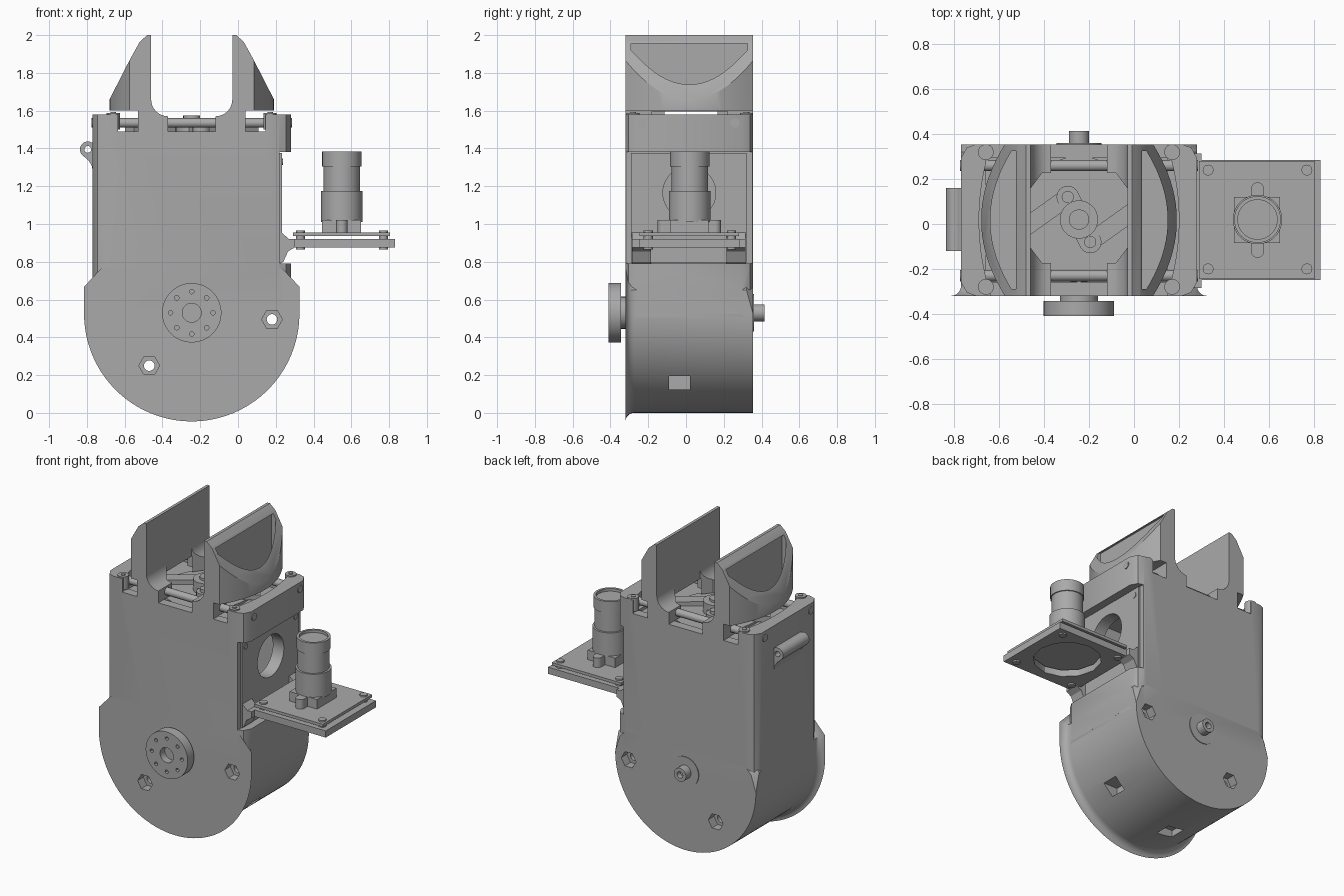
import bpy, bmesh, math
from mathutils import Vector

if "Cube" in bpy.data.objects:
    bpy.data.objects.remove(bpy.data.objects["Cube"])

grey = bpy.data.materials.new("plain grey")
grey.use_nodes = True
COL = (0.4, 0.4, 0.4, 1)
grey.diffuse_color = COL
grey.node_tree.nodes["Principled BSDF"].inputs["Base Color"].default_value = COL

CX, Y0, Y1 = -0.245, -0.32, 0.355      # body axis, front and back
YM = (Y0 + Y1) / 2
parts = []


def finish(name, bm):
    bmesh.ops.recalc_face_normals(bm, faces=bm.faces)
    me = bpy.data.meshes.new(name)
    bm.to_mesh(me)
    bm.free()
    me.materials.append(grey)
    ob = bpy.data.objects.new(name, me)
    bpy.context.collection.objects.link(ob)
    parts.append(ob)
    return ob


def place(axis, u, v, w):
    return {"x": (w, u, v), "y": (u, w, v), "z": (u, v, w)}[axis]


def prism(name, pts, axis, a, b, round_a=0, round_b=0):
    """Extrude an outline along an axis; optionally round end a, chamfer end b."""
    bm = bmesh.new()
    lo = [bm.verts.new(place(axis, u, v, a)) for u, v in pts]
    hi = [bm.verts.new(place(axis, u, v, b)) for u, v in pts]
    fa, fb = bm.faces.new(lo), bm.faces.new(hi)
    for i in range(len(pts)):
        j = (i + 1) % len(pts)
        bm.faces.new((lo[i], lo[j], hi[j], hi[i]))
    ea, eb = list(fa.edges), list(fb.edges)
    if round_b:
        bmesh.ops.bevel(bm, geom=eb, offset=round_b, segments=1, affect="EDGES")
    if round_a:
        bmesh.ops.bevel(bm, geom=ea, offset=round_a, segments=5, profile=0.5, affect="EDGES")
    return finish(name, bm)


def arc(u, v, r, a, b, n):
    steps = [math.radians(a + (b - a) * i / n) for i in range(n + 1)]
    return [(u + r * math.cos(t), v + r * math.sin(t)) for t in steps]


def rod(name, axis, u, v, r, a, b, n=32):
    return prism(name, arc(u, v, r, 0, 360, n)[:-1], axis, a, b)


def box(name, x0, x1, y0, y1, z0, z1):
    return prism(name, [(x0, y0), (x1, y0), (x1, y1), (x0, y1)], "z", z0, z1)


def combine(ob, other, op="DIFFERENCE"):
    mod = ob.modifiers.new("combine", "BOOLEAN")
    mod.operation, mod.object, mod.solver = op, other, "EXACT"
    dg = bpy.context.evaluated_depsgraph_get()
    me = bpy.data.meshes.new_from_object(ob.evaluated_get(dg))
    ob.modifiers.clear()
    ob.data = me
    parts.remove(other)
    bpy.data.objects.remove(other)


def bow(end, mid, y0=Y0, y1=Y1, n=20):
    """Right hand edge that bulges from end to mid, as x, y points."""
    out = []
    for i in range(n + 1):
        t = i / n * 2 - 1
        out.append((CX + end + (mid - end) * (1 - t * t), (y0 + y1) / 2 + t * (y1 - y0) / 2))
    return out


def flip(pts):
    return [(2 * CX - x, y) for x, y in reversed(pts)]


# Body: rounded lower drum joined to the tall upper housing
drum = arc(CX, 0.525, 0.525, 180, 360, 64)
drum += [(CX + 0.525, 0.65), (CX + 0.46, 0.72), (CX - 0.46, 0.72), (CX - 0.525, 0.65)]
body = prism("body", drum, "y", Y0, Y1, 0.045, 0.035)
side = [(CX + 0.46, Y0), (CX + 0.5, Y0 + 0.015), (CX + 0.525, Y0 + 0.06),
        (CX + 0.525, Y1 - 0.06), (CX + 0.5, Y1 - 0.015), (CX + 0.46, Y1)]
combine(body, prism("upper", side + flip(side), "z", 0.52, 1.58), "UNION")
lens = bow(0.385, 0.445, Y0 - 0.02, Y1 + 0.02)
combine(body, prism("top_cut", lens + flip(lens), "z", 1.49, 1.7))
combine(body, box("recess", 0.22, 0.4, -0.5, 0.5, 0.79, 1.38))
combine(body, box("cavity", -0.66, 0.15, Y0 + 0.06, Y1 - 0.06, 0.76, 1.6))
combine(body, rod("window", "x", YM, 1.165, 0.14, 0.1, 0.4, 48))

# Hexagonal bolt pockets with through holes
for x, z in ((-0.47, 0.25), (0.18, 0.495)):
    combine(body, rod("bore", "y", x, z, 0.028, -0.5, 0.5, 20))
    for a, b in ((-0.5, Y0 + 0.06), (Y1 - 0.06, 0.5)):
        combine(body, rod("hex", "y", x, z, 0.055, a, b, 6))

# Slots in the drum wall
combine(body, box("slot", 0.06, 0.3, -0.09, 0.02, 0.125, 0.195))
combine(body, box("slot", -0.38, -0.26, -0.09, 0.02, -0.1, 0.06))

# Output wheel at the front
rod("front_axle", "y", CX, 0.53, 0.085, -0.35, Y0 + 0.02)
wheel = rod("front_wheel", "y", CX, 0.53, 0.157, -0.41, -0.343, 64)
combine(wheel, rod("centre", "y", CX, 0.53, 0.05, -0.5, -0.36))
for u, v in arc(CX, 0.53, 0.112, 0, 315, 7):
    combine(wheel, rod("hole", "y", u, v, 0.012, -0.5, -0.3, 12))

# Shaft at the back
rod("back_ring", "y", CX, 0.53, 0.1, Y1 - 0.01, Y1 + 0.005, 40)
shaft = rod("back_shaft", "y", CX, 0.53, 0.045, Y1 - 0.01, 0.415)
combine(shaft, rod("bore", "y", CX, 0.53, 0.022, 0.38, 0.5, 16))

# Cable lug on the plain side
lug = prism("side_lug", arc(-0.795, 1.395, 0.042, 60, 225, 14)
            + [(-0.79, 1.335), (-0.775, 1.31), (-0.765, 1.26), (-0.74, 1.26), (-0.74, 1.43)],
            "y", -0.12, 0.16)
combine(lug, rod("bore", "y", -0.795, 1.395, 0.018, -0.5, 0.5, 16))

# Window plate in the recess, with corner screws
plate = box("window_plate", 0.215, 0.232, -0.29, 0.32, 0.795, 1.375)
combine(plate, rod("window", "x", YM, 1.165, 0.14, 0.1, 0.4, 48))
for y in (-0.25, 0.28):
    for z in (0.84, 1.33):
        rod("plate_screw", "x", y, z, 0.018, 0.225, 0.237, 16)

# Cross rods through the shoulders, and shoulder screws
for y in (-0.23, 0.26):
    rod("cross_rod", "x", y, 1.535, 0.025, CX - 0.53, CX + 0.53, 20)
for s in (-1, 1):
    for y in (-0.28, 0.32):
        rod("shoulder_screw", "z", CX + s * 0.415, y, 0.035, 1.5, 1.588, 24)
        rod("shoulder_pin", "z", CX + s * 0.415, y, 0.015, 1.55, 1.593, 16)

# Jaws: inner wall with curved feet, bowed scoop outside
jaw_side = [(0.215, 2.0), (0.235, 2.0), (0.275, 1.965), (0.325, 1.875), (0.435, 1.66),
            (0.435, 1.6), (0.285, 1.6), (0.285, 1.49), (0.125, 1.49)]
jaw_side += arc(0.125, 1.66, 0.09, 270, 360, 8)
for s, label in ((1, "left"), (-1, "right")):
    turn = (lambda p: p) if s == 1 else flip
    jaw = prism(label + "_jaw", turn([(CX + x, z) for x, z in jaw_side]), "y", Y0, Y1)
    hull = [(CX, Y1), (CX, Y0)] + bow(0.33, 0.436)
    combine(jaw, prism("hull", turn(hull), "z", 1.4, 2.1), "INTERSECT")
    scoop = [(CX + 0.268, Y1 - 0.03), (CX + 0.268, Y0 + 0.03)] + bow(0.3, 0.395, Y0 + 0.03, Y1 - 0.03)
    combine(jaw, prism("scoop", turn(scoop), "z", 1.63, 1.955))
    gap = [(-0.1, -0.13), (-0.1, 0.17), (0.165, 0.17), (0.215, 0.12), (0.215, -0.08), (0.165, -0.13)]
    gap = [(CX + x, y * 1.33) for x, y in gap]
    combine(jaw, prism("gap", turn(gap), "z", 1.4, 1.75))
    under = turn([(CX + 0.21, -0.18), (CX + 0.3, -0.18), (CX + 0.3, 0.22), (CX + 0.21, 0.22)])
    combine(jaw, prism("under", under, "z", 1.4, 1.595))

# Grip mechanism under the jaws
box("mechanism_deck", -0.67, 0.16, Y0 + 0.05, Y1 - 0.05, 1.43, 1.47)
rod("grip_disc", "z", CX, 0.02, 0.28, 1.46, 1.485, 48)
rod("grip_hub", "z", CX, 0.02, 0.085, 1.48, 1.56)
rod("grip_nut", "z", CX, 0.02, 0.045, 1.55, 1.575, 20)
d, n = Vector((0.05, -0.1)), Vector((0.09, 0.045))
c = Vector((CX, 0.02))
for s in (1, -1):
    px, py = c + s * d
    rod("link_pin", "z", px, py, 0.027, 1.48, 1.545, 20)
    rod("link_eye", "z", px, py, 0.05, 1.47, 1.525, 24)
    a, b = Vector((px, py)), Vector((px + s * 0.28, py + s * 0.2))
    w = (b - a).orthogonal().normalized() * 0.04
    prism("link_bar", [tuple(p) for p in (a + w, b + w, b - w, a - w)], "z", 1.48, 1.515)
    a, b = c, c + s * d
    w = (b - a).orthogonal().normalized() * 0.05
    prism("crank_arm", [tuple(p) for p in (a + w, b + w, b - w, a - w)], "z", 1.47, 1.52)

# Camera bracket: open tray on two gussets
tray = box("camera_tray", 0.27, 0.83, -0.25, 0.285, 0.875, 0.92)
combine(tray, rod("opening", "z", 0.55, 0.02, 0.21, 0.8, 1.0, 12))
for y in (-0.285, 0.215):
    prism("tray_gusset", [(0.225, 0.79), (0.24, 0.8), (0.265, 0.855), (0.3, 0.876),
                          (0.3, 0.92), (0.27, 0.92), (0.225, 0.96)], "y", y, y + 0.1)

# Camera board, corner screws and lens barrel
box("camera_board", 0.29, 0.805, -0.245, 0.28, 0.937, 0.956)
for x in (0.33, 0.77):
    for y in (-0.2, 0.24):
        rod("board_screw", "z", x, y, 0.024, 0.865, 0.966, 20)
box("lens_mount", 0.445, 0.65, -0.085, 0.12, 0.95, 1.02)
for y in (-0.12, 0.155):
    rod("mount_post", "z", 0.55, y, 0.03, 0.95, 1.02, 20)
box("mount_tab", 0.52, 0.58, -0.12, 0.155, 0.95, 1.02)
for name, r, a, b in (("lens_base", 0.11, 1.01, 1.175), ("lens_barrel", 0.097, 1.17, 1.31),
                      ("lens_head", 0.104, 1.305, 1.383)):
    ring = rod(name, "z", 0.55, 0.02, r, a, b, 40)
combine(ring, rod("glass_cut", "z", 0.55, 0.02, 0.088, 1.365, 1.5, 40))

# Smooth shading with sharp edges kept
bpy.ops.object.select_all(action="DESELECT")
for ob in parts:
    ob.select_set(True)
bpy.context.view_layer.objects.active = body
bpy.ops.object.shade_smooth_by_angle(angle=math.radians(30))
